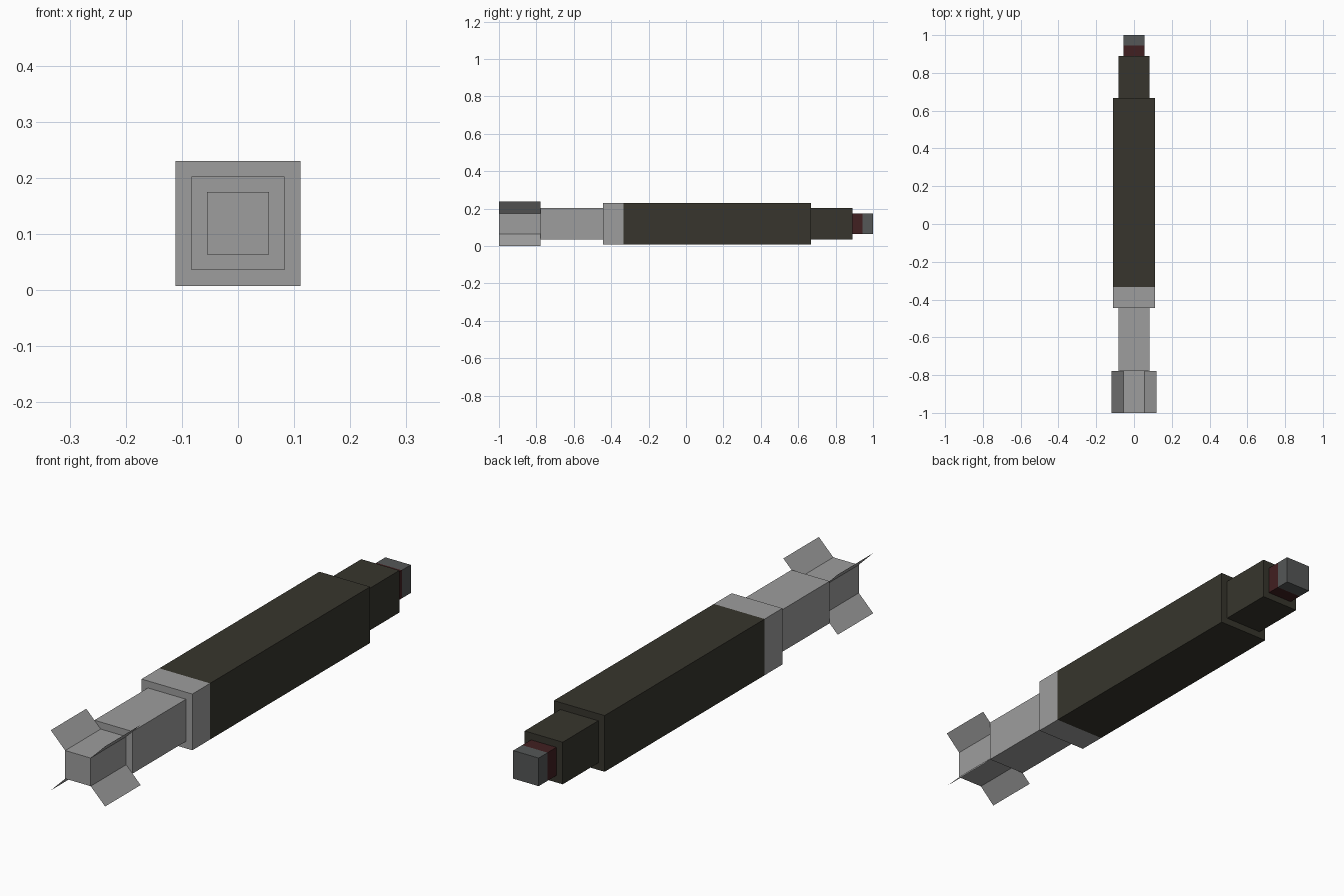
import bpy, bmesh

if "Cube" in bpy.data.objects:
    bpy.data.objects.remove(bpy.data.objects["Cube"])

CENTRE_Z = 0.119


def material(name, rgb):
    m = bpy.data.materials.new(name)
    m.diffuse_color = (*rgb, 1)
    m.use_nodes = True
    m.node_tree.nodes["Principled BSDF"].inputs["Base Color"].default_value = m.diffuse_color
    return m


grey = material("light grey", (0.34, 0.34, 0.34))
olive = material("dark olive", (0.038, 0.036, 0.026))
red = material("dark red", (0.053, 0.014, 0.015))
steel = material("dark grey", (0.09, 0.095, 0.095))


def finish(name, bm, mats):
    me = bpy.data.meshes.new(name)
    bm.to_mesh(me)
    bm.free()
    for m in mats:
        me.materials.append(m)
    ob = bpy.data.objects.new(name, me)
    ob.location.z = CENTRE_Z
    bpy.context.collection.objects.link(ob)
    return ob


def square_bar(name, half, stations, mats):
    """Square bar along y; one colour per stretch between stations."""
    bm = bmesh.new()
    rings = [[bm.verts.new((x * half, y, z * half))
              for x, z in ((-1, -1), (1, -1), (1, 1), (-1, 1))]
             for y in stations]
    for k in range(len(rings) - 1):
        a, b = rings[k], rings[k + 1]
        for i in range(4):
            j = (i + 1) % 4
            bm.faces.new((a[i], a[j], b[j], b[i])).material_index = k
    bm.faces.new(rings[0]).material_index = 0
    bm.faces.new(rings[-1][::-1]).material_index = len(mats) - 1
    bmesh.ops.recalc_face_normals(bm, faces=bm.faces)
    return finish(name, bm, mats)


# Stepped body from tail to nose
square_bar("tail", 0.0556, (-1, -0.778), [grey])
square_bar("tail_shaft", 0.0833, (-0.778, -0.444), [grey])
square_bar("main_body", 0.1111, (-0.444, -0.333, 0.667), [grey, olive])
square_bar("shoulder", 0.0833, (0.667, 0.889), [olive])
square_bar("nose", 0.0556, (0.889, 0.944, 1), [red, steel])

# Four sheet fins running diagonally out of the tail corners
for sx, side in ((-1, "left"), (1, "right")):
    for sz, level in ((-1, "lower"), (1, "upper")):
        bm = bmesh.new()
        bm.faces.new([bm.verts.new((sx * r, y, sz * r)) for r, y in
                      ((0.0556, -1), (0.119, -1), (0.119, -0.778), (0.0556, -0.778))])
        finish(f"{level}_{side}_fin", bm, [grey])
